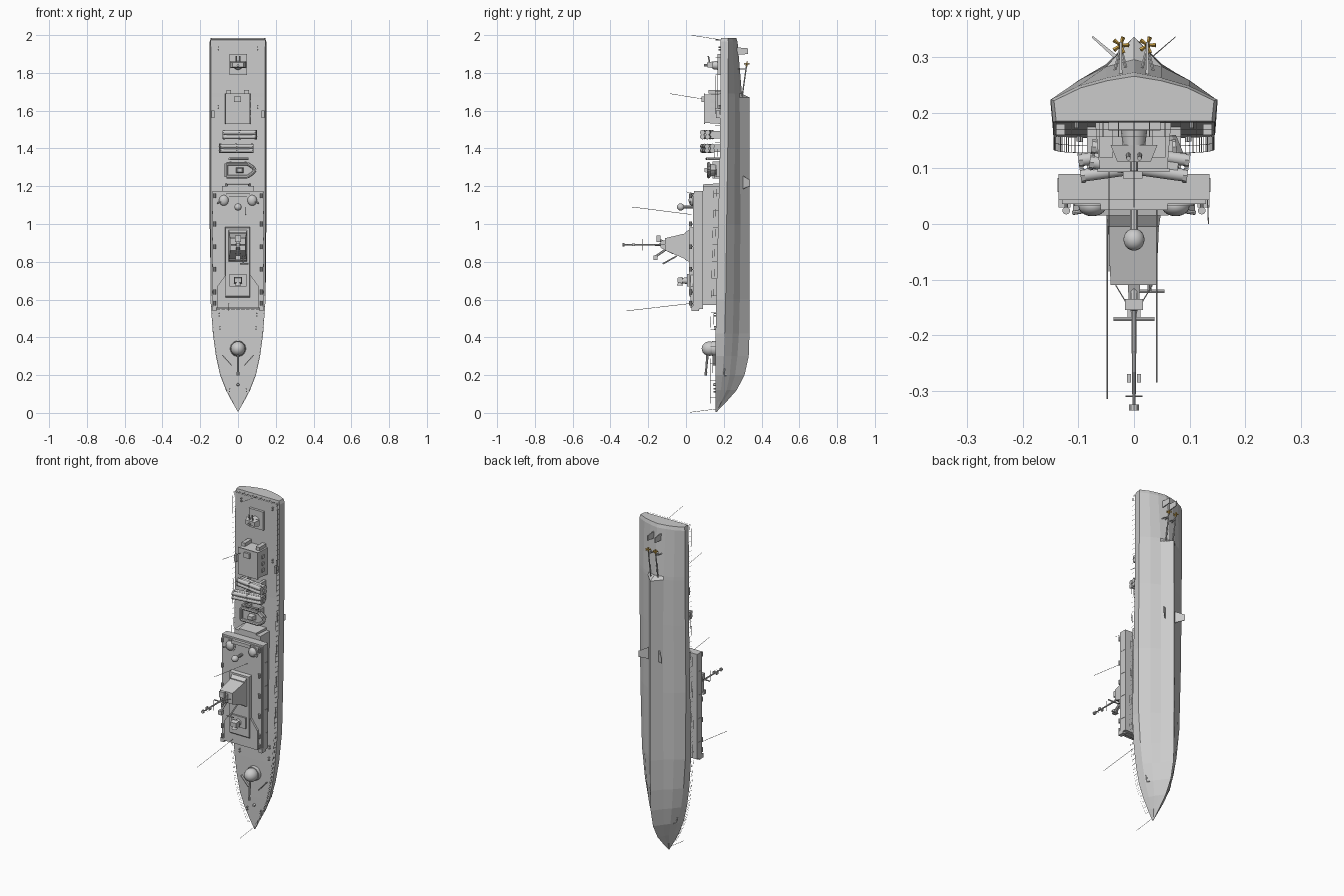
import bpy, bmesh, math
from mathutils import Vector, Matrix

def finish(name, bm, smooth=False, mat=None):
    bmesh.ops.recalc_face_normals(bm, faces=bm.faces)
    me = bpy.data.meshes.new(name)
    bm.to_mesh(me); bm.free()
    ob = bpy.data.objects.new(name, me)
    bpy.context.collection.objects.link(ob)
    if mat: me.materials.append(mat)
    if smooth:
        bpy.ops.object.select_all(action='DESELECT')
        ob.select_set(True); bpy.context.view_layer.objects.active = ob
        bpy.ops.object.shade_smooth_by_angle(angle=math.radians(35))
    return ob

def loft(bm, rings):
    vs = [[bm.verts.new(p) for p in r] for r in rings]
    n = len(vs[0])
    for a, b in zip(vs, vs[1:]):
        for i in range(n):
            bm.faces.new((a[i], a[(i+1) % n], b[(i+1) % n], b[i]))
    bm.faces.new(vs[0]); bm.faces.new(vs[-1])

def frustum(name, y0, r0, y1, r1=None):
    """Block between rectangles (x0, x1, z0, z1) at base y0 and top y1."""
    bm = bmesh.new()
    loft(bm, [[(a, y, c), (b, y, c), (b, y, d), (a, y, d)]
              for y, (a, b, c, d) in ((y0, r0), (y1, r1 or r0))])
    return finish(name, bm)

def prism(name, pts, y0, y1, s=1.0):
    """Polygon in x-z pushed from y0 to y1, top scaled about its centre."""
    c = sum((Vector(p) for p in pts), Vector((0, 0))) / len(pts)
    bm = bmesh.new()
    loft(bm, [[(x, y0, z) for x, z in pts],
              [(c.x + (x-c.x)*s, y1, c.y + (z-c.y)*s) for x, z in pts]])
    return finish(name, bm)

def rods(name, items, seg=4, mat=None):
    """Straight rods: (start, end, radius[, end radius])."""
    bm = bmesh.new()
    for p, q, *r in items:
        p, q = Vector(p), Vector(q)
        m = Matrix.Translation((p+q)/2) @ (q-p).to_track_quat('Z', 'Y').to_matrix().to_4x4()
        bmesh.ops.create_cone(bm, cap_ends=True, segments=seg, radius1=r[0],
                              radius2=r[-1], depth=(q-p).length, matrix=m)
    return finish(name, bm, seg > 6, mat)

def ball(name, c, s):
    bm = bmesh.new()
    bmesh.ops.create_uvsphere(bm, u_segments=20, v_segments=12, radius=1,
                              matrix=Matrix.Translation(c) @ Matrix.Diagonal((*s, 1)))
    return finish(name, bm, True)

# Hull stations: z, deck half-beam, deck y, knuckle x, y, chine x, y, keel y
ST = [(.005, .0005, .155, .0005, .157, .0004, .16, .162),
      (.06, .032, .155, .026, .17, .012, .195, .215),
      (.12, .064, .155, .052, .185, .022, .235, .268),
      (.2, .095, .155, .083, .193, .036, .26, .31),
      (.3, .117, .156, .108, .2, .043, .272, .332),
      (.42, .133, .157, .127, .205, .047, .28, .336),
      (.6, .146, .16, .143, .21, .05, .285, .337),
      (1.0, .146, .17, .15, .215, .05, .288, .337),
      (1.4, .146, .18, .15, .221, .05, .286, .337),
      (1.67, .146, .182, .15, .223, .05, .284, .337),
      (1.69, .146, .182, .15, .223, .05, .283, .296),
      (1.965, .146, .183, .15, .224, .05, .263, .273),
      (1.985, .14, .185, .144, .222, .048, .258, .266)]
rings = []
for z, b, yd, kx, ky, cx, cy, yk in ST:
    half = [(b, yd), (kx, ky), ((kx+cx)/2, (ky+cy)/2 + .005), (cx, cy)]
    rings.append([(x, y, z) for x, y in half] + [(0, yk, z)]
                 + [(-x, y, z) for x, y in reversed(half)])
bm = bmesh.new(); loft(bm, rings)
finish("hull", bm)

def deck(z):
    for a, b in zip(ST, ST[1:]):
        if a[0] <= z <= b[0]:
            t = (z-a[0])/(b[0]-a[0])
            return a[1]+(b[1]-a[1])*t - .002, a[2]+(b[2]-a[2])*t

# Deck railings
rail = []
zs = [.05 + .03*i for i in range(65)]
for s in (-1, 1):
    for i, z in enumerate(zs):
        x, y = deck(z)
        rail.append(((s*x, y, z), (s*x, y-.027, z), .0007))
        if i:
            x0, y0 = deck(zs[i-1])
            for h in (.014, .027):
                rail.append(((s*x0, y0-h, zs[i-1]), (s*x, y-h, z), .0005))
for i in range(11):
    x = -.14 + .028*i
    rail.append(((x, .184, 1.975), (x, .157, 1.975), .0007))
rail += [((-.14, .184-h, 1.975), (.14, .184-h, 1.975), .0005) for h in (.014, .027)]
rods("deck_railing", rail)

# Superstructure tiers
frustum("lower_deckhouse", .178, (-.085, .085, .57, 1.2), .09, (-.085, .085, .57, 1.2))
frustum("upper_deckhouse", .09, (-.136, .136, .55, 1.175), .043, (-.136, .136, .55, 1.175))
frustum("deckhouse_coaming", .043, (-.13, .13, .56, 1.165), .036, (-.13, .13, .56, 1.165))
prism("bridge_tier", [(-.11, .555), (.11, .555), (.11, .67), (.066, .73), (-.066, .73), (-.11, .67)], .038, .024)
frustum("command_tier", .038, (-.068, .065, .6, .985), .015, (-.065, .062, .62, .98))
for i in range(9):
    x = -.104 + .026*i
    frustum("bridge_window", .072, (x-.01, x+.01, .547, .551), .055)
for s in (-1, 1):
    for z in (.64, .78, .92, 1.06):
        x = s*.136
        frustum("side_door", .083, (x-.002, x+.002, z-.008, z+.008), .058)
    for z in (.58, .64, .76, .88, 1.0, 1.15):
        rods("life_raft_canister", [((s*.122, .024, z-.012), (s*.122, .024, z+.012), .007),
                                    ((s*.122, .024, z), (s*.122, .04, z), .003)], 10)
    frustum("bridge_wing", .07, (s*.125-.011, s*.125+.011, .54, .565), .03)

# Mast tower with pole, yards and radars
frustum("mast_base", .016, (-.05, .048, .8, .97), -.005, (-.047, .045, .81, .955))
frustum("mast_tower", -.005, (-.047, .045, .815, .95), -.11, (-.042, .04, .86, .925))
frustum("mast_wedge", -.07, (-.012, .012, .84, .93), -.135, (-.01, .01, .875, .905))
rods("mast_pole", [((0, -.1, .89), (0, -.33, .89), .006, .003),
                   ((0, -.325, .89), (0, -.336, .89), .009)], 10)
rods("mast_rigging", [((-.037, -.171, .89), (.037, -.171, .89), .004),
                      ((-.015, -.31, .89), (.015, -.31, .89), .0015),
                      ((0, -.23, .86), (0, -.23, .92), .0015),
                      ((-.033, -.11, .89), (0, -.165, .89), .0012),
                      ((.033, -.11, .89), (0, -.165, .89), .0012),
                      ((0, -.1, .9), (0, -.155, .92), .006),
                      ((0, -.1, .87), (0, -.165, .825), .006)], 6)
for x in (-.009, .009):
    frustum("aerial_panel", -.27, (x-.004, x+.004, .883, .897), -.285)
frustum("search_radar", -.135, (-.016, .016, .905, .94), -.155)
frustum("lower_radar", -.15, (-.012, .012, .81, .833), -.172)
rods("navigation_radar", [((.01, -.121, .79), (.055, -.121, .79), .004),
                          ((.028, -.05, .83), (.028, -.121, .79), .004)], 6)

# Fire-control director ahead of the mast
frustum("director_base", .02, (-.045, .045, .67, .735), .005)
rods("director_mount", [((0, .006, .7), (0, -.02, .7), .018, .014)], 14)
frustum("director_head", -.018, (-.022, .022, .685, .72), -.045, (-.018, .018, .69, .715))
rods("director_dish", [((0, -.032, .69), (0, -.032, .675), .01, .016)], 14)

# Aft domes on superstructure roof
rods("radome_pedestal", [((0, .04, 1.09), (0, -.02, 1.09), .008)], 10)
ball("radome", (0, -.028, 1.09), (.019, .02, .019))
for s in (-1, 1):
    rods("side_gun_ring", [((s*.075, .043, 1.125), (s*.075, .032, 1.125), .033)], 20)
    ball("side_gun_dome", (s*.075, .032, 1.125), (.025, .018, .028))
    rods("side_gun_barrels", [((s*.075, .026, 1.125), (s*.11, .02, 1.11), .004)], 8)
frustum("roof_aft_locker", .04, (-.06, .06, 1.145, 1.165), .025)
frustum("aft_platform", .175, (-.065, .065, 1.185, 1.215), .09, (-.055, .055, 1.185, 1.21))

# Bow gun, breakwater and deck gear
rods("bow_gun_ring", [((0, .158, .34), (0, .138, .34), .042, .04)], 24)
ball("bow_gun_turret", (0, .125, .34), (.038, .042, .038))
rods("bow_gun_barrel", [((0, .115, .32), (0, .104, .2), .007, .0045),
                        ((0, .106, .215), (0, .104, .198), .007)], 10)
for s in (-1, 1):
    pts = [(s*.035, .25), (s*.085, .305), (s*.082, .308), (s*.032, .253)]
    prism("breakwater", pts, .158, .143)
    for z in (.12, .45, .52, 1.62, 1.93):
        x = s*(deck(z)[0]*.72)
        y = deck(z)[1]
        rods("bollard", [((x, y, z+d), (x, y-.01, z+d), .004) for d in (-.007, .007)], 8)
    frustum("side_raft", .18, (s*.132-.008, s*.132+.008, 1.56, 1.6), .16)
    rods("anchor", [((s*.075, .2, .2), (s*.085, .205, .235), .004),
                    ((s*.07, .215, .2), (s*.08, .19, .2), .004)], 6)
rods("capstan", [((0, .156, .15), (0, .143, .15), .008, .006)], 12)

# Boat in its cradle
out = [(-.062, 1.25), (.05, 1.25), (.08, 1.27), (.09, 1.285), (.08, 1.3), (.05, 1.32), (-.062, 1.32)]
prism("boat_hull", out, .125, .16, .75)
rods("boat_collar", [((a[0], .12, a[1]), (b[0], .12, b[1]), .009)
                     for a, b in zip(out, out[1:]+out[:1])], 8)
frustum("boat_console", .125, (-.01, .03, 1.27, 1.3), .098, (-.005, .022, 1.275, 1.295))
for x in (-.04, .04):
    frustum("boat_cradle", .182, (x-.006, x+.006, 1.24, 1.33), .14)
rods("boat_crane", [((-.045, .18, 1.345), (-.045, .105, 1.345), .007),
                    ((-.045, .108, 1.345), (.055, .115, 1.345), .006)], 8)

# Two crossed missile launchers, each a tilted bank of tubes
for s, z in ((-1, 1.4), (1, 1.473)):
    d = Vector((s*math.cos(.14), -math.sin(.14), 0))
    up = Vector((d.y*s, -d.x*s, 0))
    c = Vector((s*.01, .113, z))
    tubes, frames = [], []
    for u in (-.014, .014):
        for w in (-.0115, .0115):
            o = c + up*u + Vector((0, 0, w))
            tubes.append((o-d*.088, o+d*.088, .0115))
            for t in (-.085, 0, .085):
                frames.append((o+d*(t-.004), o+d*(t+.004), .0135))
    rods("missile_tubes", tubes, 14)
    rods("missile_tube_bands", frames, 8)
    ob = frustum("missile_box", -.02, (-.07, .07, -.02, .02), .02)
    ob.matrix_world = Matrix.Translation(c) @ Matrix.Rotation(-s*.14, 4, 'Z')
    for x in (-.05, .05):
        frustum("launcher_stand", .183, (x-.008, x+.008, z-.02, z+.02), .12)

# Aft deckhouse
frustum("aft_deckhouse", .184, (-.07, .067, 1.53, 1.69), .1, (-.062, .06, 1.535, 1.685))
frustum("aft_deckhouse_roof", .1, (-.066, .064, 1.53, 1.69), .094)
frustum("aft_roof_hatch", .094, (-.02, .015, 1.645, 1.675), .082)
for x in (-.05, .045):
    frustum("aft_locker", .183, (x-.012, x+.012, 1.69, 1.71), .12)
for z in (1.57, 1.61, 1.65):
    frustum("aft_vent", .15, (.06, .07, z-.009, z+.009), .13)

# Stern gun mount
frustum("stern_mount_base", .185, (-.046, .048, 1.79, 1.9), .168)
rods("stern_mount_ring", [((0, .17, 1.84), (0, .14, 1.84), .024, .02)], 16)
frustum("stern_mount_head", .142, (-.042, .042, 1.825, 1.86), .112, (-.03, .03, 1.83, 1.855))
rods("stern_mount_barrels", [((x, .128, 1.84), (x, .118, 1.89), .004) for x in (-.01, .01)], 8)
rods("stern_mount_sight", [((0, .112, 1.84), (0, .095, 1.84), .007)], 8)

# Whip aerials and staffs
rods("whip_aerials", [((-.048, .03, .58), (-.048, -.315, .54), .0013),
                      ((.041, .03, 1.05), (.041, -.285, 1.09), .0013),
                      ((-.045, .1, 1.66), (-.045, -.085, 1.69), .0012),
                      ((0, .185, 1.975), (0, .03, 1.999), .0012),
                      ((0, .156, .02), (0, .02, .003), .0012),
                      ((.132, .05, 1.16), (.134, .0, 1.17), .001)])

# Propellers, shafts, rudders and stabiliser fins
bronze = bpy.data.materials.new("bronze")
bronze.diffuse_color = (.75, .45, .08, 1)
for s in (-1, 1):
    x = s*.024
    rods("shaft", [((x, .295, 1.66), (x, .322, 1.85), .0035)], 8)
    rods("shaft_strut", [((x, .318, 1.82), (x+d, .27, 1.82), .003) for d in (-.012, .012)], 6)
    rods("propeller_hub", [((x, .32, 1.835), (x, .324, 1.86), .005, .003)], 10, bronze)
    blades = []
    for k in range(5):
        a = k*math.tau/5
        blades.append(((x, .322, 1.845), (x+.015*math.cos(a), .322+.015*math.sin(a), 1.848), .002, .004))
    rods("propeller_blades", blades, 4, bronze)
    frustum("rudder", .268, (x-.003, x+.003, 1.895, 1.935), .328, (x-.002, x+.002, 1.9, 1.93))
    bm = bmesh.new()
    loft(bm, [[(s*px-t*.6, py-t, z0), (s*px+t*.6, py+t, z0), (s*px+t*.6, py+t, z1), (s*px-t*.6, py-t, z1)]
              for px, py, t, z0, z1 in ((.032, .3, .003, 1.185, 1.255), (.075, .337, .0015, 1.2, 1.235))])
    finish("stabiliser_fin", bm)
